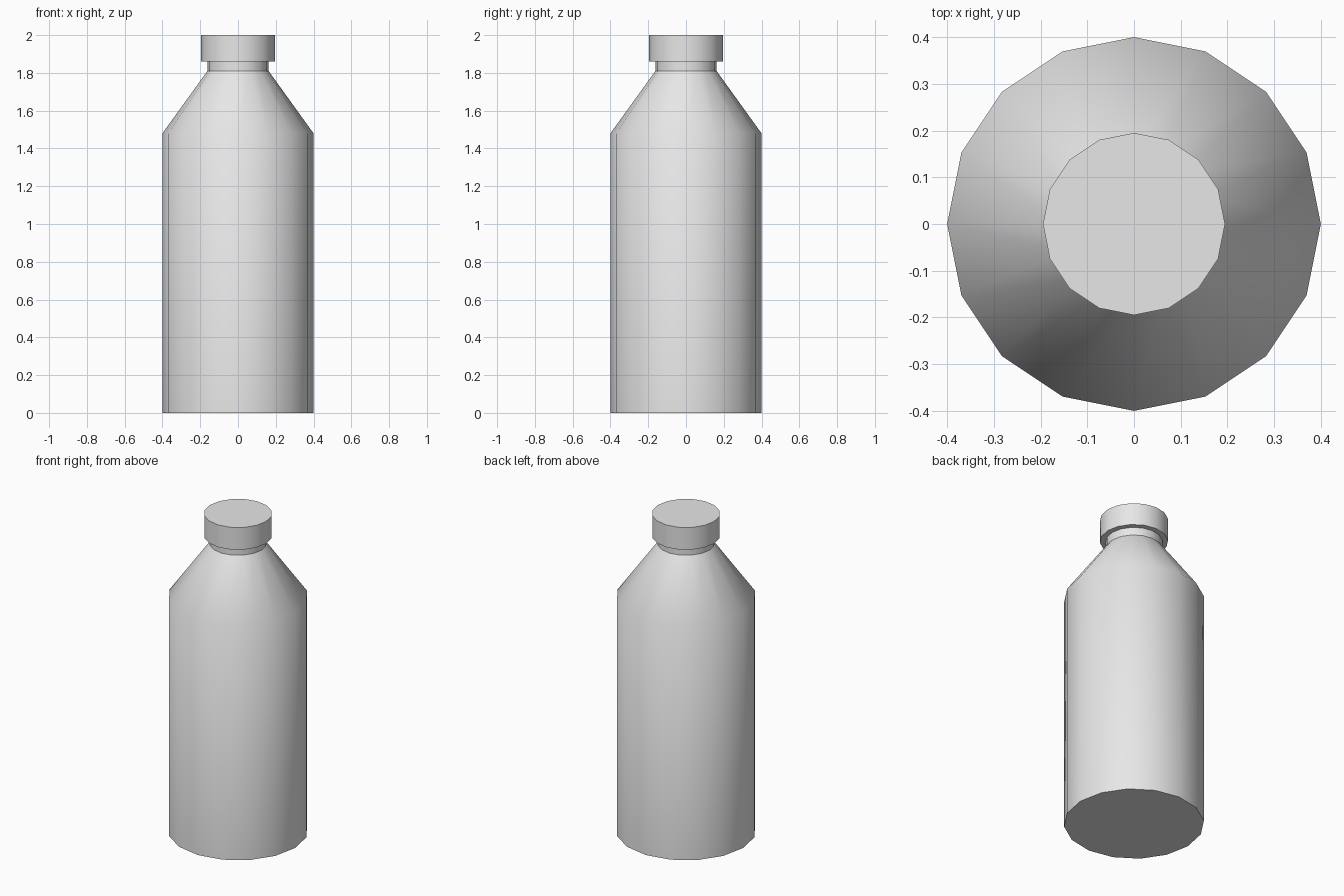
import bpy, bmesh, math

default_cube = bpy.data.objects.get("Cube")
if default_cube:
    bpy.data.objects.remove(default_cube, do_unlink=True)

SIDES = 16

grey = bpy.data.materials.new("light_grey")
grey.use_nodes = True
colour = (0.8, 0.8, 0.8, 1)
grey.diffuse_color = colour
grey.node_tree.nodes["Principled BSDF"].inputs["Base Color"].default_value = colour


def lathe(name, profile, cap_bottom=True, cap_top=True):
    """Turn a (radius, height) profile around the z axis."""
    bm = bmesh.new()
    rings = []
    for r, z in profile:
        angles = [math.tau * i / SIDES for i in range(SIDES)]
        rings.append([bm.verts.new((r * math.cos(a), r * math.sin(a), z)) for a in angles])
    for low, high in zip(rings, rings[1:]):
        for i in range(SIDES):
            j = (i + 1) % SIDES
            bm.faces.new((low[i], low[j], high[j], high[i]))
    if cap_bottom:
        bm.faces.new(rings[0][::-1])
    if cap_top:
        bm.faces.new(rings[-1])
    mesh = bpy.data.meshes.new(name)
    bm.to_mesh(mesh)
    bm.free()
    mesh.materials.append(grey)
    obj = bpy.data.objects.new(name, mesh)
    bpy.context.collection.objects.link(obj)
    bpy.ops.object.select_all(action="DESELECT")
    obj.select_set(True)
    bpy.context.view_layer.objects.active = obj
    bpy.ops.object.shade_smooth_by_angle(angle=math.radians(40))
    return obj


# Body with sloping shoulder
lathe("bottle_body", [(0.4, 0), (0.4, 1.48), (0.162, 1.81)], cap_top=False)
# Short neck, kept separate for a crisp seam
lathe("bottle_neck", [(0.162, 1.81), (0.162, 1.86)], cap_bottom=False, cap_top=False)
# Overhanging cap
lathe("bottle_cap", [(0.195, 1.86), (0.195, 2.0)])
